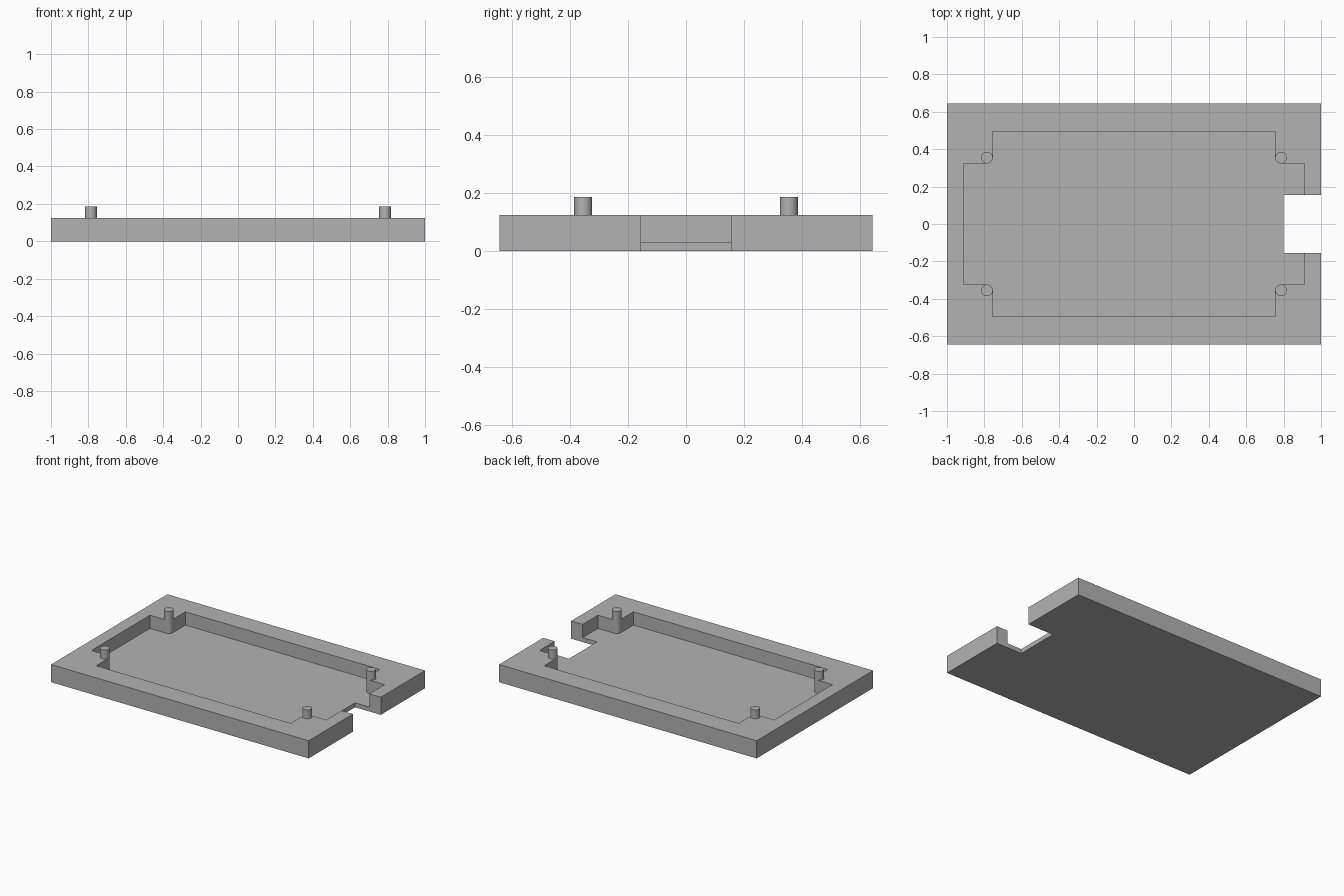
import bpy, bmesh, math

if "Cube" in bpy.data.objects:
    bpy.data.objects.remove(bpy.data.objects["Cube"])

W, D = 1.0, 0.645             # half width, half depth
FLOOR, TOP, PEG_TOP = 0.031, 0.124, 0.186
PX, PY, R = 0.786, 0.355, 0.031   # peg centre and radius
IN_X, IN_Y = PX - R, PY - R       # inner edges of the corner posts
POCKET_X, POCKET_Y = 0.911, 0.495
NOTCH_X, NOTCH_Y = 0.8, 0.155

grey = bpy.data.materials.new("grey plastic")
grey.diffuse_color = (0.45, 0.45, 0.45, 1)
grey.use_nodes = True
grey.node_tree.nodes["Principled BSDF"].inputs["Base Color"].default_value = grey.diffuse_color


def prism(name, outline, z0, z1):
    """Extrude a counter-clockwise outline from z0 to z1."""
    bm = bmesh.new()
    face = bm.faces.new([bm.verts.new((x, y, z0)) for x, y in outline])
    new = bmesh.ops.extrude_face_region(bm, geom=[face])["geom"]
    bmesh.ops.translate(bm, vec=(0, 0, z1 - z0),
                        verts=[v for v in new if isinstance(v, bmesh.types.BMVert)])
    bmesh.ops.recalc_face_normals(bm, faces=bm.faces)
    mesh = bpy.data.meshes.new(name)
    bm.to_mesh(mesh)
    bm.free()
    mesh.materials.append(grey)
    obj = bpy.data.objects.new(name, mesh)
    bpy.context.collection.objects.link(obj)
    return obj


def smooth(obj):
    bpy.ops.object.select_all(action='DESELECT')
    obj.select_set(True)
    bpy.context.view_layer.objects.active = obj
    bpy.ops.object.shade_smooth_by_angle(angle=math.radians(30))


# Tray body with the cable notch on the right edge
tray = prism("tray", [(-W, -D), (W, -D), (W, -NOTCH_Y), (NOTCH_X, -NOTCH_Y),
                      (NOTCH_X, NOTCH_Y), (W, NOTCH_Y), (W, D), (-W, D)], 0, TOP)

# Cross-shaped pocket: one quarter with a rounded post corner, mirrored around
quarter = [(POCKET_X, IN_Y)]
for i in range(9):
    a = math.radians(270 - 90 * i / 8)
    quarter.append((PX + R * math.cos(a), PY + R * math.sin(a)))
quarter.append((IN_X, POCKET_Y))
outline = []
for sx, sy in ((1, 1), (-1, 1), (-1, -1), (1, -1)):
    pts = [(sx * x, sy * y) for x, y in quarter]
    outline += pts if sx * sy > 0 else pts[::-1]
pocket = prism("pocket_cutter", outline, FLOOR, TOP + 0.1)
pocket.hide_render = True
pocket.hide_set(True)

cut = tray.modifiers.new("pocket", 'BOOLEAN')
cut.operation = 'DIFFERENCE'
cut.solver = 'EXACT'
cut.object = pocket
bpy.context.view_layer.objects.active = tray
bpy.ops.object.modifier_apply(modifier=cut.name)
bpy.data.objects.remove(pocket)
smooth(tray)

# Locating pegs on the four corner posts
circle = [(R * math.cos(2 * math.pi * i / 32), R * math.sin(2 * math.pi * i / 32))
          for i in range(32)]
for sx, side in ((-1, "left"), (1, "right")):
    for sy, end in ((-1, "front"), (1, "back")):
        peg = prism(f"peg_{end}_{side}",
                    [(sx * PX + x, sy * PY + y) for x, y in circle], TOP, PEG_TOP)
        smooth(peg)
